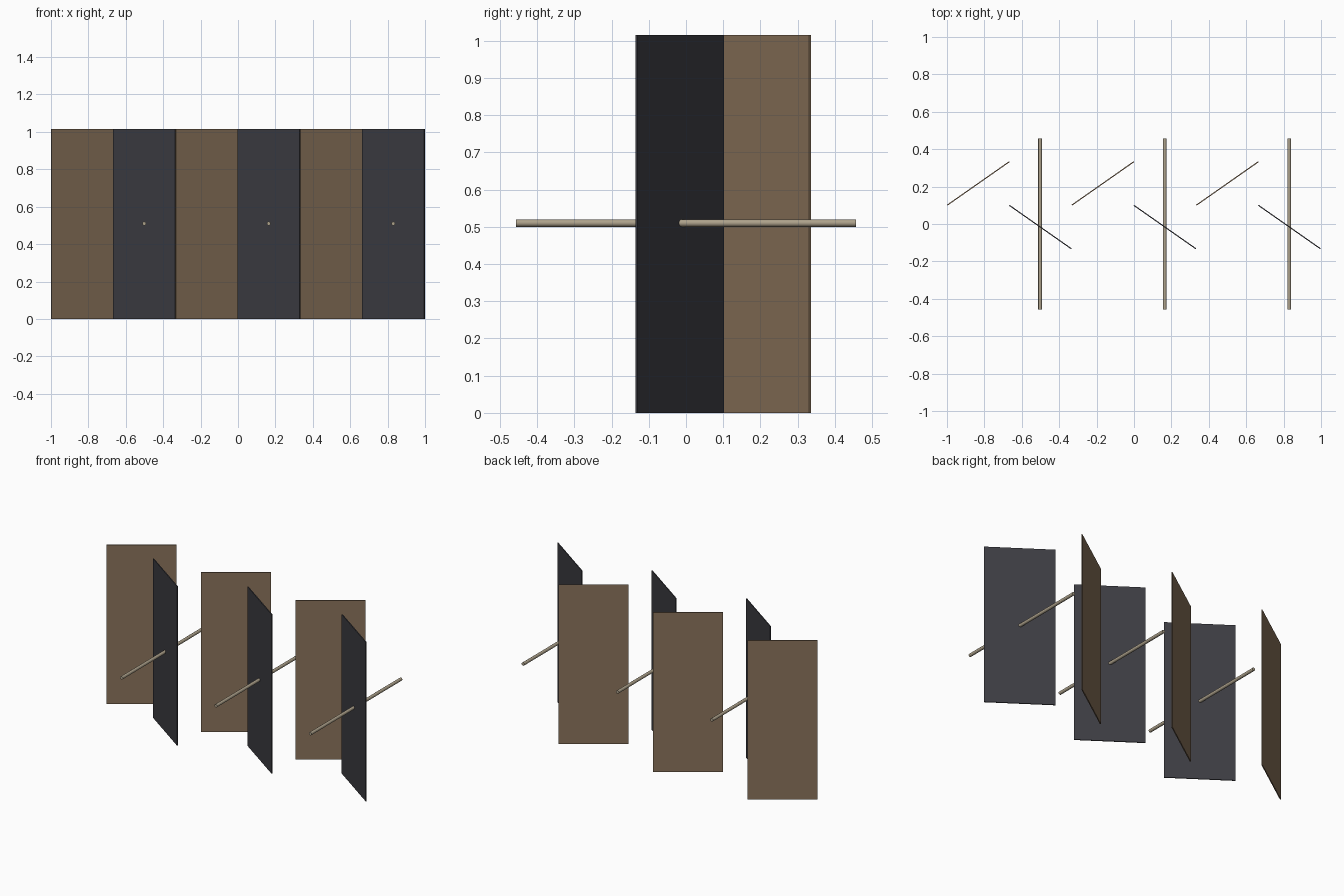
import bpy
from math import radians

if "Cube" in bpy.data.objects:
    bpy.data.objects.remove(bpy.data.objects["Cube"])

HEIGHT, WIDTH, THICK = 1.015, 0.405, 0.006
PITCH, ANGLE = 0.666, radians(35)


def material(name, color):
    m = bpy.data.materials.new(name)
    m.diffuse_color = (*color, 1)
    m.use_nodes = True
    m.node_tree.nodes["Principled BSDF"].inputs["Base Color"].default_value = m.diffuse_color
    return m


brown = material("brown", (0.26, 0.175, 0.105))
dark = material("charcoal", (0.045, 0.045, 0.054))
metal = material("pale_metal", (0.42, 0.36, 0.26))


def panel(name, x, y, angle, mat):
    bpy.ops.mesh.primitive_cube_add(size=1, location=(x, y, HEIGHT / 2), rotation=(0, 0, angle))
    o = bpy.context.object
    o.name = name
    o.scale = (WIDTH, THICK, HEIGHT)
    o.data.materials.append(mat)


def rod(name, x):
    bpy.ops.mesh.primitive_cylinder_add(vertices=16, radius=0.01, depth=0.914,
                                        location=(x, 0, 0.51), rotation=(radians(90), 0, 0))
    o = bpy.context.object
    o.name = name
    o.data.materials.append(metal)
    bpy.ops.object.shade_smooth_by_angle()


# Three repeats: back brown panel, front dark panel, rod through the dark panel
for i in range(3):
    offset = (i - 1) * PITCH
    panel(f"brown_panel_{i + 1}", offset - 0.1665, 0.217, ANGLE, brown)
    panel(f"dark_panel_{i + 1}", offset + 0.1655, -0.0165, -ANGLE, dark)
    rod(f"rod_{i + 1}", offset + 0.164)
